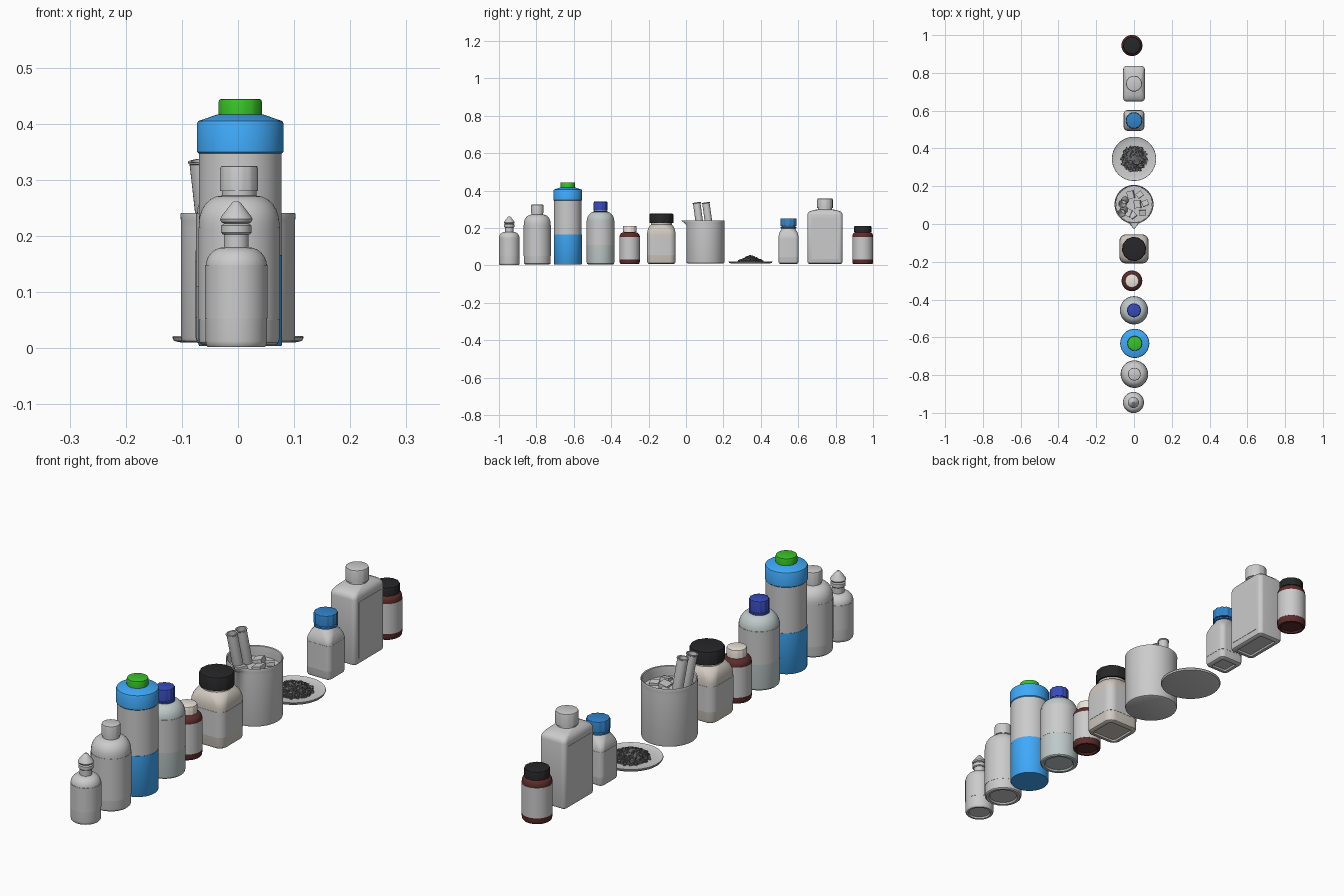
import bpy, bmesh, math, random
from mathutils import Vector, Matrix

if "Cube" in bpy.data.objects:
    bpy.data.objects.remove(bpy.data.objects["Cube"])

random.seed(4)
COL = {
    "blue": (.05, .40, .95), "green": (.04, .55, .02), "brown": (.11, .025, .025),
    "black": (.02, .02, .022), "navy": (.04, .07, .5), "capblue": (.03, .23, .6),
    "cream": (.85, .78, .70), "beige": (.64, .59, .53), "glass": (.52, .58, .58),
    "powder": (.14, .14, .14)}


def finish(name, bm, color=None, angle=35):
    bmesh.ops.recalc_face_normals(bm, faces=bm.faces)
    me = bpy.data.meshes.new(name)
    bm.to_mesh(me)
    bm.free()
    ob = bpy.data.objects.new(name, me)
    bpy.context.collection.objects.link(ob)
    if color:
        mat = bpy.data.materials.get(color) or bpy.data.materials.new(color)
        mat.diffuse_color = (*COL[color], 1)
        mat.use_nodes = True
        mat.node_tree.nodes["Principled BSDF"].inputs["Base Color"].default_value = mat.diffuse_color
        me.materials.append(mat)
    bpy.ops.object.select_all(action='DESELECT')
    ob.select_set(True)
    bpy.context.view_layer.objects.active = ob
    bpy.ops.object.shade_smooth_by_angle(angle=math.radians(angle))
    return ob


def loft(name, x, y, rings, color=None, ribs=0, n=12, angle=35):
    """Skin rounded-rectangle rings (half x, half y, corner, z); (r, z) is a circle."""
    bm = bmesh.new()
    loops = []
    for ring in rings:
        hx, hy, c, z = ring if len(ring) == 4 else (ring[0], ring[0], ring[0], ring[1])
        loop = []
        for q, (sx, sy) in enumerate([(1, 1), (-1, 1), (-1, -1), (1, -1)]):
            for i in range(n):
                a = (q + (i + .5) / n) * math.pi / 2
                k = 1 - ribs * (i // 2 % 2)
                loop.append(bm.verts.new((x + k * (sx * (hx - c) + c * math.cos(a)),
                                          y + k * (sy * (hy - c) + c * math.sin(a)), z)))
        loops.append(loop)
    for a, b in zip(loops, loops[1:]):
        for i in range(len(a)):
            j = (i + 1) % len(a)
            bm.faces.new((a[i], a[j], b[j], b[i]))
    bm.faces.new(loops[0][::-1])
    bm.faces.new(loops[-1])
    return finish(name, bm, color, angle)


def foot(r, z0):
    """Rounded foot with a slightly hollow underside."""
    return [(r * .72, z0 + .006), (r * .78, z0), (r * .92, z0), (r * .98, z0 + .004), (r, z0 + .011)]


def box_foot(hx, hy, c, z0):
    return [(hx - d, hy - d, max(c - d, .006), z0 + h)
            for d, h in [(.024, .006), (.02, 0), (.01, 0), (.003, .004), (0, .012)]]


def shoulder(r, z0, rn, z1, steps=6):
    """Domed shoulder from body radius to neck radius."""
    return [(rn + (r - rn) * math.cos(t), z0 + (z1 - z0) * math.sin(t))
            for t in (i * math.pi / 2 / steps for i in range(steps + 1))]


def cap(name, x, y, r, z0, z1, color=None, ribs=.035):
    loft(name, x, y, [(r, z0), (r, z1 - .006), (r * .96, z1 - .001), (r * .9, z1)], color, ribs)


def label(name, x, y, r, z0, z1, color=None):
    loft(name, x, y, [(r - .002, z0), (r + .0008, z0), (r + .0008, z1), (r - .002, z1)], color)


# Dropper bottle
x, y = -.003, -.945
loft("dropper_bottle", x, y, foot(.055, .002) + shoulder(.055, .145, .022, .18) + [(.022, .206)])
label("dropper_label", x, y, .055, .053, .148)
loft("dropper_collar", x, y, [(.024, .203), (.027, .206), (.027, .219), (.022, .222)])
loft("dropper_tip", x, y, [(.018, .22), (.027, .225), (.029, .23), (.026, .236), (.008, .259), (.004, .262)])

# Plain white bottle
x, y = .002, -.795
loft("round_bottle", x, y, foot(.072, .006) + shoulder(.072, .222, .031, .272) + [(.031, .283)])
label("round_bottle_label", x, y, .072, .05, .215)
cap("round_bottle_cap", x, y, .034, .28, .325, ribs=.015)

# Tall bottle with blue bands and green cap
x, y = .004, -.632
loft("tall_bottle", x, y, [(.074, .16), (.074, .35)])
loft("tall_bottle_base", x, y, [(.073, .004), (.075, .007), (.075, .166), (.072, .166)], "blue")
loft("tall_bottle_top", x, y, [(.074, .347), (.077, .35), (.077, .401), (.075, .405), (.04, .417)], "blue")
cap("tall_bottle_cap", x, y, .039, .415, .444, "green", .01)

# Reagent bottle with ribbed navy cap
x, y = 0, -.457
loft("reagent_bottle", x, y, foot(.074, .006) + shoulder(.074, .235, .033, .287) + [(.033, .3)], "glass")
label("reagent_label", x, y, .074, .11, .24)
loft("reagent_ring", x, y, [(.034, .285), (.037, .287), (.037, .293), (.034, .295)], "navy")
cap("reagent_cap", x, y, .037, .296, .341, "navy", .06)

# Two brown jars
for nm, y, r, rc, zl, zs, z0, z1, col in [("cream", -.301, .054, .037, .165, .183, .178, .211, "cream"),
                                          ("dark", .945, .055, .047, .158, .183, .178, .211, "black")]:
    x = -.011
    rn = rc - .005
    loft(nm + "_lid_jar", x, y, foot(r, .008) + shoulder(r, .155, rn, zs - .006) + [(rn, zs + .004)], "brown")
    label(nm + "_lid_jar_label", x, y, r, .033, .152)
    cap(nm + "_lid", x, y, rc, z0, z1, col, .03)

# Square jar with wide black lid
x, y = 0, -.132
loft("square_jar", x, y, box_foot(.076, .076, .034, .008) +
     [(.076, .076, .034, .165), (.075, .075, .035, .18), (.071, .071, .04, .197),
      (.064, .064, .05, .21), (.056, .218), (.056, .235)], "beige")
loft("square_jar_label", x, y, [(.074, .074, .032, .055), (.077, .077, .035, .055),
                                (.077, .077, .035, .155), (.074, .074, .032, .155)])
cap("square_jar_lid", x, y, .064, .226, .277, "black", .025)

# Beaker with pouring spout
x, y = 0, .104
beaker = loft("beaker", x, y, [(.094, .01), (.1, .013), (.102, .02), (.102, .215), (.102, .228), (.103, .238),
                               (.102, .241), (.098, .239), (.097, .228), (.097, .215), (.097, .018)], n=16)
for v in beaker.data.vertices:
    if v.co.z > .22:
        a = math.atan2(v.co.x - x, -(v.co.y - y))
        v.co.y -= .027 * math.exp(-(a / .16) ** 2) * min(1, (v.co.z - .22) / .016)
loft("beaker_water", x, y, [(.0965, .02), (.0965, .2)], n=16)


def chunk(bm, pos, size, flat=1.0):
    m = (Matrix.Translation(pos) @ Matrix.Rotation(random.uniform(0, 6), 4, 'Z')
         @ Matrix.Rotation(random.uniform(-.4, .4) / flat ** .5, 4, 'X') @ Matrix.Diagonal((1, .85, flat, 1)))
    bmesh.ops.create_cube(bm, size=size, matrix=m)


# Ice floating in the beaker
bm = bmesh.new()
for ix, iy in [(.03, .155), (.06, .11), (.02, .105), (.045, .06), (-.005, .045), (-.015, .155), (-.03, .06)]:
    chunk(bm, (ix, iy, .198), random.uniform(.032, .042), .8)
finish("ice_cubes", bm)

# Test tubes leaning in the beaker
for i, (top, low) in enumerate([((-.067, .057, .335), (-.036, .095, .06)),
                                ((-.061, .106, .335), (-.034, .145, .06))]):
    d = Vector(top) - Vector(low)
    tube = loft(f"test_tube_{i + 1}", 0, 0, [(.006, -.019), (.014, -.014), (.02, 0), (.02, d.length - .005),
                                             (.0225, d.length - .003), (.0225, d.length), (.017, d.length),
                                             (.017, .005)], n=6)
    tube.location = low
    tube.rotation_euler = d.to_track_quat('Z', 'Y').to_euler()

# Dish with a heap of powder
x, y = 0, .345
loft("dish", x, y, [(.1, .010), (.114, .013), (.117, .019), (.116, .022), (.112, .020), (.09, .015)], n=16)
loft("powder_heap", x, y, [(.066, .014), (.056, .021), (.036, .034), (.016, .047), (.004, .052)], "powder", n=8)
bm = bmesh.new()
for i in range(260):
    r, a = .07 * math.sqrt(random.random()), random.uniform(0, 2 * math.pi)
    chunk(bm, (x + r * math.cos(a), y + r * math.sin(a), .018 + .034 * (1 - r / .07)), random.uniform(.005, .011))
finish("powder_grains", bm, "powder")

# Small square bottle with ribbed blue cap
x, y = 0, .548
loft("small_square_bottle", x, y, box_foot(.054, .054, .02, .008) +
     [(.054, .054, .02, .15), (.052, .052, .022, .162), (.046, .046, .03, .18), (.038, .193), (.036, .197), (.036, .215)])
loft("small_square_label", x, y, [(.052, .052, .018, .045), (.0548, .0548, .021, .045),
                                  (.0548, .0548, .021, .145), (.052, .052, .018, .145)])
loft("small_square_ring", x, y, [(.037, .198), (.043, .2), (.043, .206), (.037, .208)], "capblue")
cap("small_square_cap", x, y, .044, .21, .252, "capblue", .06)

# Large flat-sided bottle with label panels
x, y = 0, .743
loft("flat_bottle", x, y, box_foot(.057, .094, .018, .008) +
     [(.057, .094, .018, .268), (.055, .092, .02, .279), (.05, .084, .024, .288),
      (.042, .062, .03, .296), (.038, .038, .038, .3), (.037, .312)])
for s in (1, -1):
    bm = bmesh.new()
    bmesh.ops.create_cube(bm, size=1, matrix=Matrix.Translation((s * .057, y, .145)) @ Matrix.Diagonal((.0025, .145, .22, 1)))
    finish("flat_bottle_panel", bm)
cap("flat_bottle_cap", x, y, .042, .306, .357, ribs=.015)
